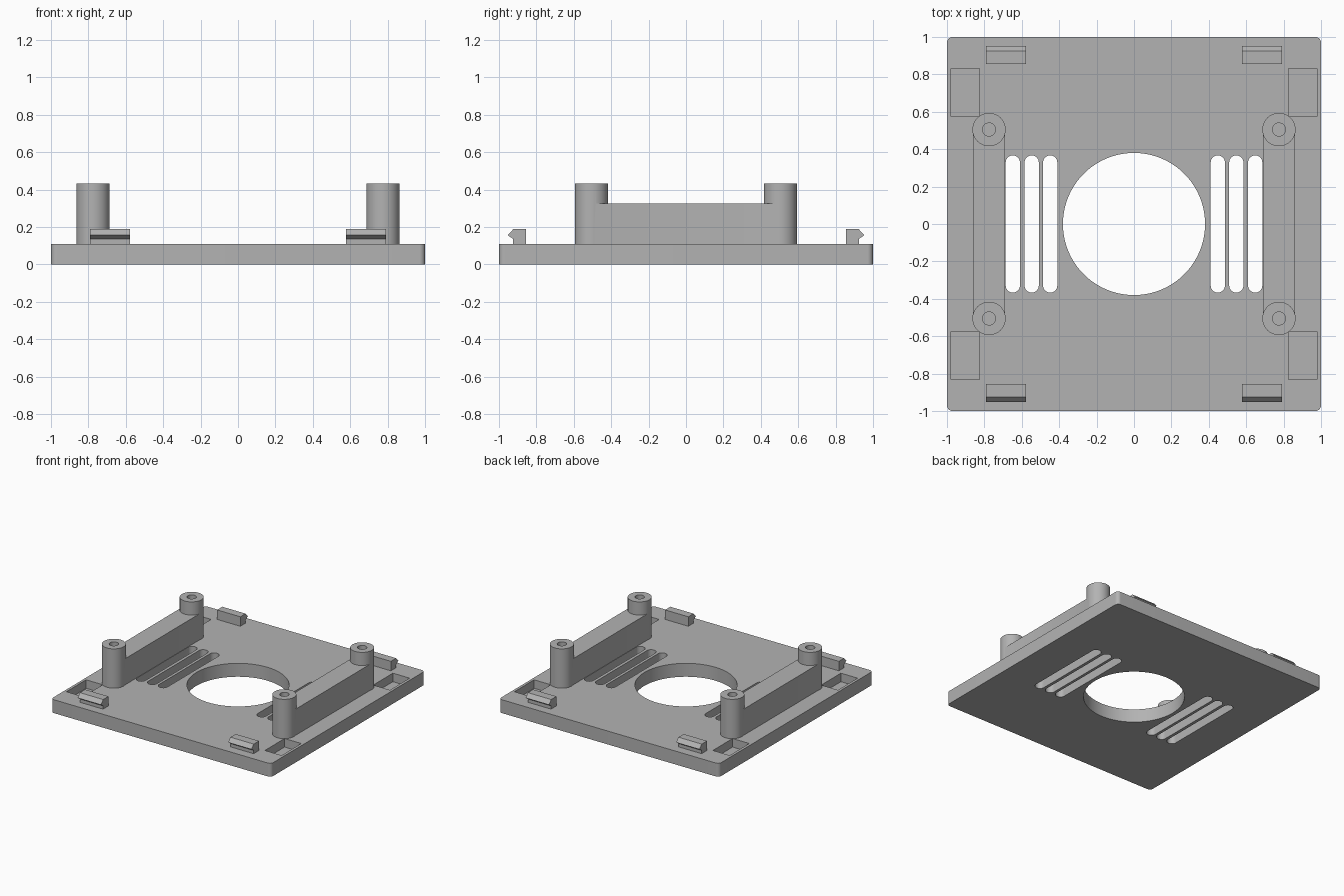
import bpy, bmesh, math
from mathutils import Matrix, Vector

cube = bpy.data.objects.get("Cube")
if cube:
    bpy.data.objects.remove(cube, do_unlink=True)

PLATE_TOP = 0.11
RAIL_TOP = 0.325
POST_TOP = 0.433
POST_X, POST_Y, POST_R, BORE_R = 0.775, 0.505, 0.089, 0.035
SIDES = (-1, 1)

grey = bpy.data.materials.new("plain grey")
grey.use_nodes = True
grey.diffuse_color = (0.45, 0.45, 0.45, 1)
grey.node_tree.nodes["Principled BSDF"].inputs["Base Color"].default_value = grey.diffuse_color


def prism(name, outline, low, high, matrix=None):
    """Extrude a closed 2D outline from low to high along z."""
    bm = bmesh.new()
    face = bm.faces.new([bm.verts.new((x, y, low)) for x, y in outline])
    top = bmesh.ops.extrude_face_region(bm, geom=[face])["geom"]
    verts = [v for v in top if isinstance(v, bmesh.types.BMVert)]
    bmesh.ops.translate(bm, verts=verts, vec=(0, 0, high - low))
    if matrix:
        bmesh.ops.transform(bm, matrix=matrix, verts=bm.verts)
    bmesh.ops.recalc_face_normals(bm, faces=bm.faces)
    mesh = bpy.data.meshes.new(name)
    bm.to_mesh(mesh)
    bm.free()
    mesh.materials.append(grey)
    obj = bpy.data.objects.new(name, mesh)
    bpy.context.collection.objects.link(obj)
    return obj


def rounded(cx, cy, hx, hy, r, steps=8):
    """Rectangle outline with round corners; r equal to hx gives a slot, to both a circle."""
    points = []
    for quarter, (sx, sy) in enumerate([(1, 1), (-1, 1), (-1, -1), (1, -1)]):
        for i in range(steps + 1):
            a = (quarter + i / steps) * math.pi / 2
            p = Vector((cx + sx * (hx - r) + r * math.cos(a), cy + sy * (hy - r) + r * math.sin(a)))
            if not points or (p - points[-1]).length > 1e-5:
                points.append(p)
    if (points[0] - points[-1]).length < 1e-5:
        points.pop()
    return points


def circle(cx, cy, r, steps=12):
    return rounded(cx, cy, r, r, r, steps)


def box(cx, cy, hx, hy):
    return [(cx + sx * hx, cy + sy * hy) for sx, sy in [(1, 1), (-1, 1), (-1, -1), (1, -1)]]


def combine(obj, others, operation):
    """Apply booleans and discard the helper solids."""
    for other in others:
        mod = obj.modifiers.new("cut", "BOOLEAN")
        mod.operation, mod.solver, mod.object = operation, "EXACT", other
    bpy.context.view_layer.update()
    evaluated = obj.evaluated_get(bpy.context.evaluated_depsgraph_get())
    mesh = bpy.data.meshes.new_from_object(evaluated)
    obj.modifiers.clear()
    obj.data = mesh
    for other in others:
        bpy.data.objects.remove(other, do_unlink=True)


# Base plate with fan opening, vent slots and corner pockets
plate = prism("base_plate", rounded(0, 0, 1, 1, 0.03), 0, PLATE_TOP)
cutters = [prism("fan_cutter", circle(0, 0, 0.38, 24), -0.1, 0.3)]
for sx in SIDES:
    for x in (0.448, 0.547, 0.648):
        cutters.append(prism("slot_cutter", rounded(sx * x, 0, 0.038, 0.367, 0.038), -0.1, 0.3))
    for sy in SIDES:
        cutters.append(prism("pocket_cutter", box(sx * 0.902, sy * 0.703, 0.076, 0.128), 0.04, 0.3))
combine(plate, cutters, "DIFFERENCE")
parts = [plate]

# Raised rails, each with a bored post at both ends
for sx, side in zip(SIDES, ("right", "left")):
    rail = prism(side + "_rail_and_posts", box(sx * POST_X, 0, 0.086, POST_Y), PLATE_TOP, RAIL_TOP)
    posts = [prism("post", circle(sx * POST_X, sy * POST_Y, POST_R), PLATE_TOP, POST_TOP) for sy in SIDES]
    combine(rail, posts, "UNION")
    bores = [prism("bore", circle(sx * POST_X, sy * POST_Y, BORE_R), PLATE_TOP + 0.02, 0.6) for sy in SIDES]
    combine(rail, bores, "DIFFERENCE")
    parts.append(rail)

# Snap clips: hooked profile in (y, z), extruded along x
hook = [(0.856, PLATE_TOP), (0.926, PLATE_TOP), (0.926, 0.137), (0.953, 0.156),
        (0.924, 0.188), (0.856, 0.188)]
to_x = Matrix(((0, 0, 1, 0), (1, 0, 0, 0), (0, 1, 0, 0), (0, 0, 0, 1)))
for sx, side in zip(SIDES, ("right", "left")):
    for sy, end in zip(SIDES, ("front", "back")):
        low, high = sorted((sx * 0.578, sx * 0.79))
        outline = [(sy * y, z) for y, z in hook]
        parts.append(prism(f"{end}_{side}_clip", outline, low, high, to_x))

# Smooth round walls, keep edges crisp
bpy.ops.object.select_all(action="DESELECT")
for part in parts:
    part.select_set(True)
bpy.context.view_layer.objects.active = plate
bpy.ops.object.shade_smooth_by_angle(angle=math.radians(30))
